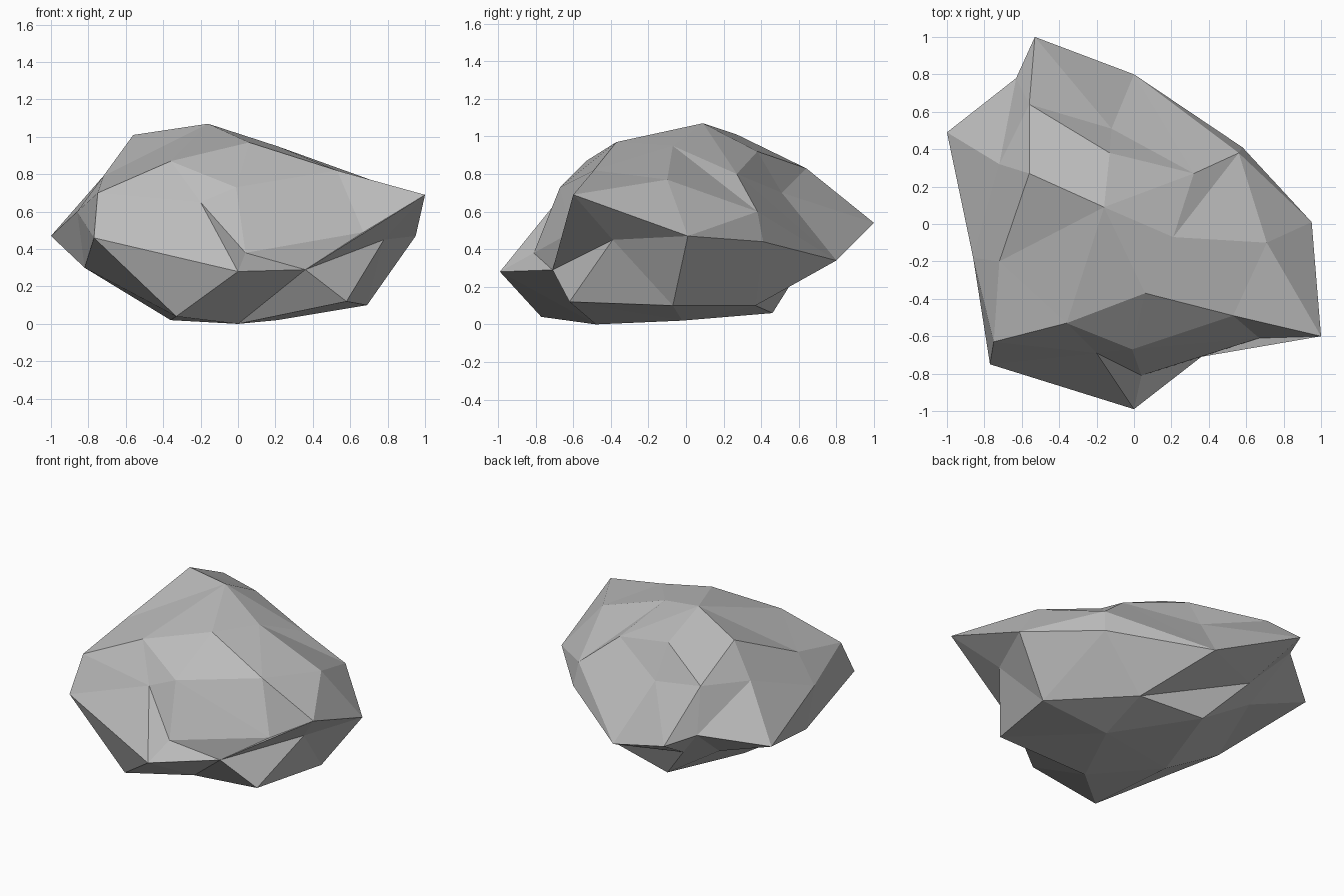
import bpy
import bmesh
from mathutils import Vector

default_cube = bpy.data.objects.get("Cube")
if default_cube:
    bpy.data.objects.remove(default_cube, do_unlink=True)

# Corners of the boulder in hundredths of a unit, level by level
crown = dict(
    S=(-16, 9, 107), T=(-56, 27, 101), d=(-72, -20, 79), M=(-36, -53, 87),
    N=(6, -37, 97), Y=(21, -7, 95), W=(32, 27, 80), V=(-13, 38, 92))
shoulder = dict(
    c=(-72, 32, 79), e=(-86, -18, 60), L=(-75, -63, 70), R=(-20, -69, 65),
    P=(-1, -67, 73), O=(53, -49, 82), Z=(71, -10, 77), C=(56, 38, 60),
    B=(0, 80, 34), X=(-12, 51, 70), U=(-56, 64, 83))
waist = dict(
    b=(-100, 49, 47), f=(-82, -15, 30), K=(-77, -75, 46), J=(0, -99, 28),
    Q=(4, -81, 38), I=(67, -61, 49), E=(100, -60, 69), D=(95, 1, 47),
    p=(58, 41, 44), j=(26, 37, 10), n=(-42, 63, 33), A=(-53, 100, 54),
    a=(-63, 78, 56))
foot = dict(
    q=(-57, 45, 31), k=(-18, 46, 6), m=(-36, -12, 2), g=(-33, -77, 4),
    h=(0, -48, 0), H=(36, -71, 29), F=(78, -39, 45), i=(69, -7, 10),
    o=(21, -2, 2), G=(58, -62, 12))

bm = bmesh.new()
corner = {}
for level in (crown, shoulder, waist, foot):
    for name, point in level.items():
        corner[name] = bm.verts.new(Vector(point) / 100)


def facet(names):
    bm.faces.new([corner[name] for name in names])


def band(upper, lower, steps):
    """Stitch two rings with triangles; each step advances u(pper) or l(ower)."""
    up = low = 0
    for step in steps:
        here, below = upper[up % len(upper)], lower[low % len(lower)]
        if step == "u":
            up += 1
            facet((here, below, upper[up % len(upper)]))
        else:
            low += 1
            facet((here, below, lower[low % len(lower)]))


# Peak: a fan around the highest corner
rim = "TdMNYWV"
for first, second in zip(rim, rim[1:] + rim[:1]):
    facet(("S", first, second))

# Sides: bands running down from the crown to the foot
band(rim, "ceLRPOZCBXU", "ullullulullullulul")
band("ceLRPOZCBXU", "bfKJQIEDpjnAa", "ulluullulululululllulul".replace("lllulul", "llluulul"))
band("bfKJQIEDpjna", "qkmghHFiok", "ullluulluuululuulluluu")

# Underside, then the two single facets that close the overhangs
band("kmhHFi", "oGo", "uuluuul")
facet("nAa")
facet("mgh")

bmesh.ops.recalc_face_normals(bm, faces=bm.faces[:])

# Plain stone colour
stone = bpy.data.materials.new("grey stone")
stone.use_nodes = True
grey = (0.5, 0.5, 0.5, 1.0)
stone.diffuse_color = grey
shader = next(n for n in stone.node_tree.nodes if n.type == "BSDF_PRINCIPLED")
shader.inputs["Base Color"].default_value = grey
shader.inputs["Roughness"].default_value = 0.9

# Flat-shaded boulder
mesh = bpy.data.meshes.new("boulder")
bm.to_mesh(mesh)
bm.free()
mesh.materials.append(stone)
boulder = bpy.data.objects.new("boulder", mesh)
bpy.context.collection.objects.link(boulder)
